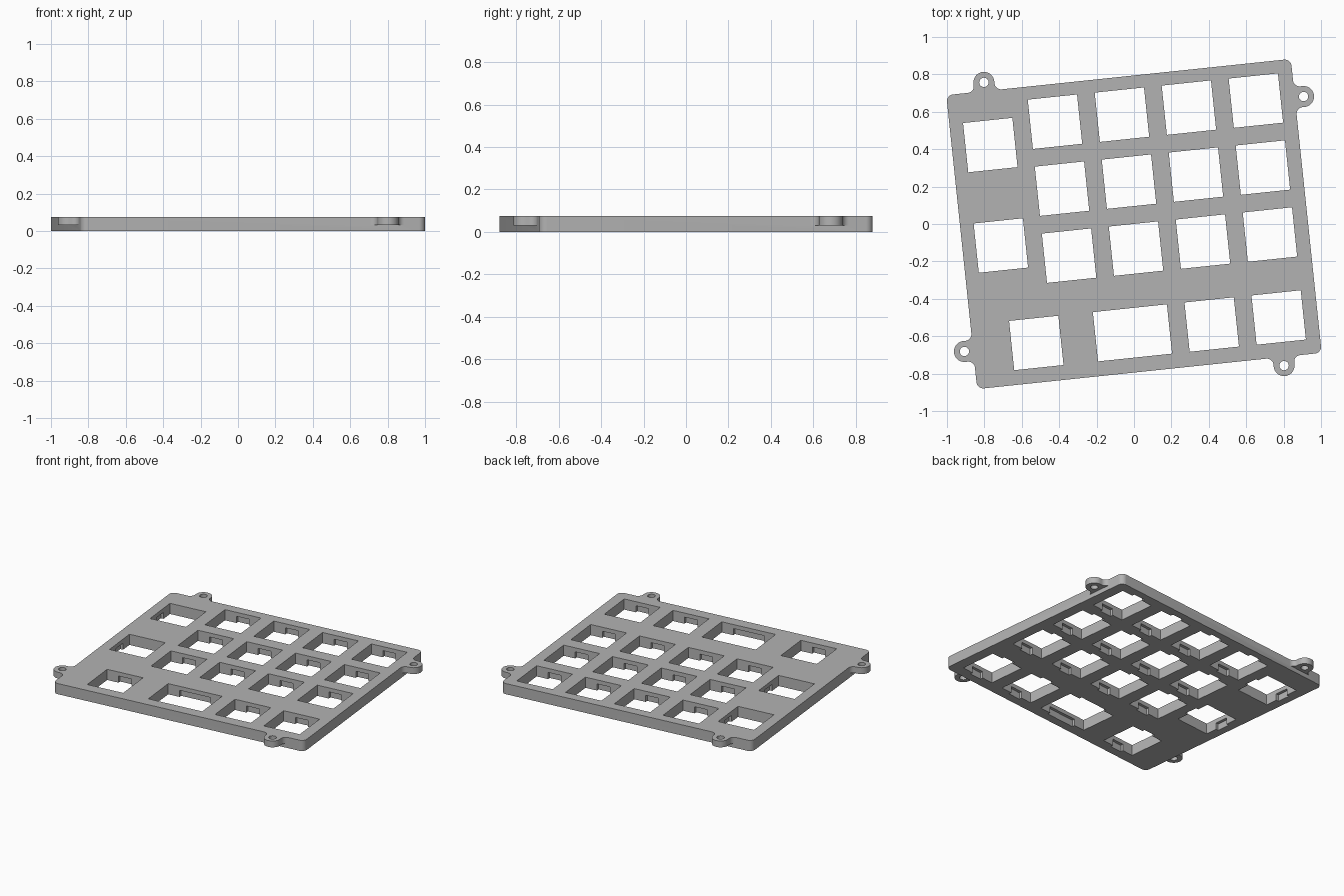
import bpy
import bmesh
from math import radians, sin, cos, pi
from mathutils import Matrix

if "Cube" in bpy.data.objects:
    bpy.data.objects.remove(bpy.data.objects["Cube"], do_unlink=True)

WIDTH, DEPTH, THICK = 1.852, 1.58, 0.076
TILT = radians(6)
KEY = 0.265          # side of one key opening
PITCH = 0.36         # spacing between keys
CLIP = 0.095         # length of a clip notch
CLIP_TOP = 0.047
CLIP_DEPTH = 0.02

grey = bpy.data.materials.new("plate grey")
grey.use_nodes = True
colour = (0.45, 0.45, 0.45, 1)
grey.diffuse_color = colour
grey.node_tree.nodes["Principled BSDF"].inputs["Base Color"].default_value = colour


def arc(cx, cy, r, start, end, steps):
    angles = [radians(start + (end - start) * i / steps) for i in range(steps + 1)]
    return [(cx + r * cos(a), cy + r * sin(a)) for a in angles]


def box(cx, cy, w, d):
    return [(cx + sx * w / 2, cy + sy * d / 2)
            for sx, sy in ((-1, -1), (1, -1), (1, 1), (-1, 1))]


def prisms(name, outlines, z0, z1):
    """One object holding an upright prism for every outline."""
    bm = bmesh.new()
    for outline in outlines:
        face = bm.faces.new([bm.verts.new((x, y, z0)) for x, y in outline])
        top = bmesh.ops.extrude_face_region(bm, geom=[face])["geom"]
        bmesh.ops.translate(bm, vec=(0, 0, z1 - z0),
                            verts=[g for g in top if isinstance(g, bmesh.types.BMVert)])
    bmesh.ops.recalc_face_normals(bm, faces=bm.faces)
    mesh = bpy.data.meshes.new(name)
    bm.to_mesh(mesh)
    bm.free()
    mesh.materials.append(grey)
    obj = bpy.data.objects.new(name, mesh)
    bpy.context.collection.objects.link(obj)
    return obj


def combine(target, tool, operation):
    mod = target.modifiers.new(tool.name, "BOOLEAN")
    mod.operation = operation
    mod.solver = "EXACT"
    mod.object = tool
    tool.hide_render = True
    bpy.context.view_layer.objects.active = target
    bpy.ops.object.modifier_apply(modifier=mod.name)
    bpy.data.objects.remove(tool, do_unlink=True)


# Plate with rounded corners
R = 0.036
corners = []
for sx, sy, start in ((1, 1, 0), (-1, 1, 90), (-1, -1, 180), (1, -1, 270)):
    corners += arc(sx * (WIDTH / 2 - R), sy * (DEPTH / 2 - R), R, start, start + 90, 8)
plate = prisms("key_plate", [corners], 0, THICK)

# Screw lugs: round ears that flare into the plate edge
EAR, FLARE, OUT = 0.056, 0.035, 0.047
ear = ([(-EAR - FLARE, -0.02), (EAR + FLARE, -0.02)]
       + arc(EAR + FLARE, FLARE, FLARE, 270, 180, 8)
       + arc(0, OUT, EAR, 0, 180, 24)
       + arc(-EAR - FLARE, FLARE, FLARE, 0, -90, 8))
spots = [(-0.719, DEPTH / 2, 0), (0.719, -DEPTH / 2, 180),
         (WIDTH / 2, 0.583, -90), (-WIDTH / 2, -0.583, 90)]
ears, screws = [], []
for x, y, turn in spots:
    place = Matrix.Translation((x, y, 0)) @ Matrix.Rotation(radians(turn), 4, "Z")
    for shape, group in ((ear, ears), (arc(0, OUT, 0.025, 0, 345, 23), screws)):
        group.append([(place @ Matrix.Translation((u, v, 0))).translation.xy
                      for u, v in shape])
combine(plate, prisms("screw_lugs", ears, 0.031, THICK), "UNION")
combine(plate, prisms("screw_holes", screws, -0.1, 0.2), "DIFFERENCE")

# Key openings and the clip notches under their rims
LAST = 0.717
FRONT = -0.578
WIDE = 0.398
keys = [(LAST - PITCH * i, 0.588 - PITCH * j) for i in range(4) for j in range(3)]
keys += [(LAST, FRONT), (LAST - PITCH, FRONT), (-0.586, FRONT)]
side_keys = [(-0.72, 0.5), (-0.72, -0.04)]
wide_key = (-0.069, FRONT)

openings = [box(x, y, KEY, KEY) for x, y in keys + side_keys]
openings.append(box(*wide_key, WIDE, KEY))
reach = KEY + 2 * CLIP_DEPTH
notches = [box(x, y, CLIP, reach) for x, y in keys]
notches += [box(x, y, reach, CLIP) for x, y in side_keys]
notches.append(box(*wide_key, WIDE - KEY + CLIP, reach))
combine(plate, prisms("key_openings", openings, -0.1, 0.2), "DIFFERENCE")
combine(plate, prisms("clip_notches", notches, -0.1, CLIP_TOP), "DIFFERENCE")

# Turn the finished plate and smooth its rounded edges
plate.data.transform(Matrix.Rotation(TILT, 4, "Z"))
bpy.ops.object.select_all(action="DESELECT")
plate.select_set(True)
bpy.context.view_layer.objects.active = plate
bpy.ops.object.shade_smooth_by_angle(angle=radians(30))
